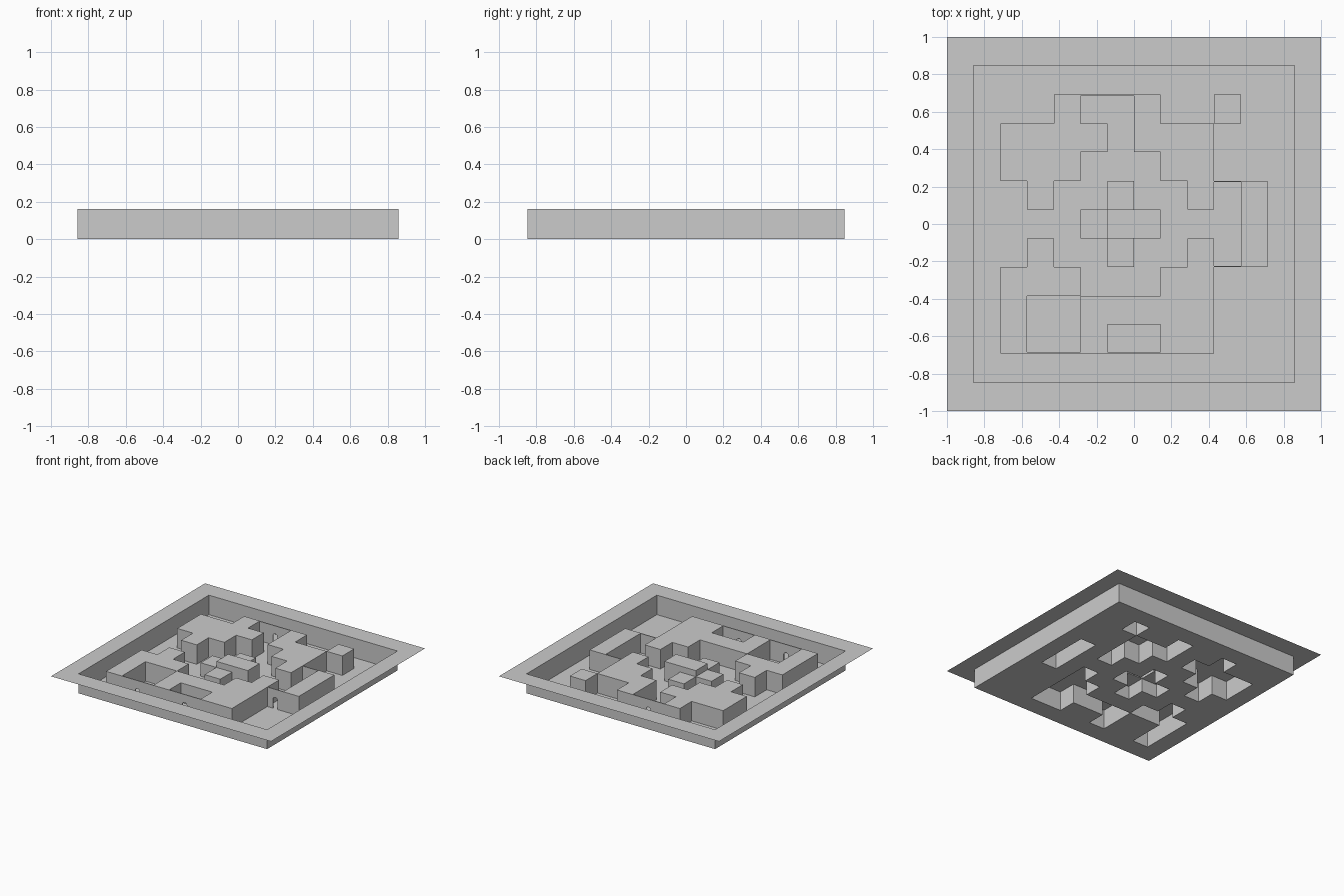
import bpy, bmesh, math

if "Cube" in bpy.data.objects:
    bpy.data.objects.remove(bpy.data.objects["Cube"])

H = 0.16          # height of rim and blocks
STEP = 0.11       # height of the low centre steps
# Plan seen from above, back row first: # block, s low step, . floor
PLAN = ["##############",
        "#............#",
        "#...#..#..#..#",
        "#.####.###...#",
        "#.###...##...#",
        "#..#..s..#.#.#",
        "#....s##...#.#",
        "#..#..s..#.#.#",
        "#.###...##...#",
        "#.#..#####...#",
        "#.#..#..##...#",
        "#............#",
        "##############"]
ROWS, COLS = len(PLAN), len(PLAN[0])
LEVEL = {"#": H, "s": STEP, ".": 0.0}


def px(c):
    return -1 + 2 * c / COLS


def py(r):
    return 1 - 2 * r / ROWS


def finish(name, bm):
    mesh = bpy.data.meshes.new(name)
    bm.to_mesh(mesh)
    bm.free()
    ob = bpy.data.objects.new(name, mesh)
    bpy.context.collection.objects.link(ob)
    return ob


# Terrain: one open sheet of flat cells joined by vertical walls
bm = bmesh.new()


def quad(*pts):
    bm.faces.new([bm.verts.new(p) for p in pts])


for r in range(ROWS):
    for c in range(COLS):
        z = LEVEL[PLAN[r][c]]
        x0, x1, y0, y1 = px(c), px(c + 1), py(r + 1), py(r)
        quad((x0, y0, z), (x1, y0, z), (x1, y1, z), (x0, y1, z))
        # wall down from this cell to each lower neighbour
        for dr, dc, a, b in ((1, 0, (x0, y0), (x1, y0)), (-1, 0, (x1, y1), (x0, y1)),
                             (0, 1, (x1, y0), (x1, y1)), (0, -1, (x0, y1), (x0, y0))):
            if 0 <= r + dr < ROWS and 0 <= c + dc < COLS:
                zn = LEVEL[PLAN[r + dr][c + dc]]
                if zn < z:
                    quad((*a, zn), (*b, zn), (*b, z), (*a, z))
bmesh.ops.remove_doubles(bm, verts=bm.verts, dist=1e-4)
bmesh.ops.dissolve_limit(bm, angle_limit=0.01, verts=bm.verts, edges=bm.edges)
finish("maze_terrain", bm)


# Thin walls with a small arched doorway, closing the room openings
def door_wall(name, c0, c1, y, inward, half=0.02, spring=0.075, thick=0.007):
    x0, x1 = px(c0), px(c1)
    mid = (x0 + x1) / 2
    arch = [(mid + half * math.cos(math.pi * i / 6), spring + half * math.sin(math.pi * i / 6))
            for i in range(7)]
    outline = [(x0, 0), (x0, H), (x1, H), (x1, 0), (mid + half, 0)] + arch + [(mid - half, 0)]
    wb = bmesh.new()
    face = wb.faces.new([wb.verts.new((x, y, z)) for x, z in outline])
    ext = bmesh.ops.extrude_face_region(wb, geom=[face])
    moved = [v for v in ext["geom"] if isinstance(v, bmesh.types.BMVert)]
    bmesh.ops.translate(wb, verts=moved, vec=(0, inward * thick, 0))
    bmesh.ops.recalc_face_normals(wb, faces=wb.faces)
    finish(name, wb)


door_wall("back_door_wall", 5, 7, py(2), -1)
door_wall("side_room_back_wall", 10, 11, py(5), -1)
door_wall("side_room_front_wall", 10, 11, py(8), 1)
door_wall("large_room_door_wall", 3, 5, py(11), 1)
door_wall("small_room_door_wall", 6, 8, py(11), 1)
